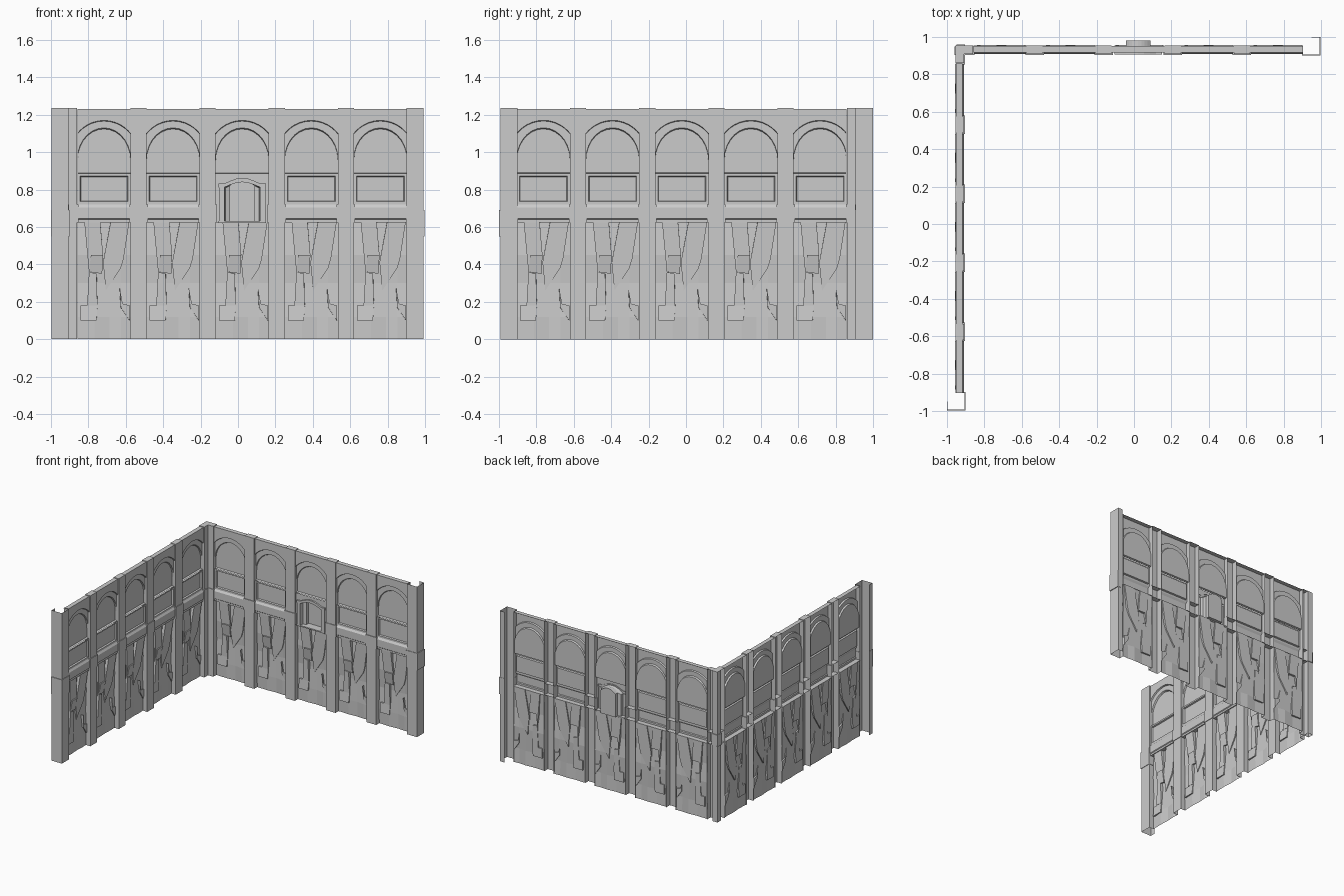
import bpy, bmesh, math
from mathutils import Matrix

if "Cube" in bpy.data.objects:
    bpy.data.objects.remove(bpy.data.objects["Cube"])

stone = bpy.data.materials.new("grey_stone")
stone.diffuse_color = (0.6, 0.6, 0.6, 1)
stone.use_nodes = True
stone.node_tree.nodes["Principled BSDF"].inputs["Base Color"].default_value = stone.diffuse_color

BAY = 0.3695          # bay spacing
MID = 0.0225          # centre of middle bay
HW = 0.1415           # half width of a bay
BACK = Matrix.Identity(4)
LEFT = Matrix.Translation((0, -0.045, 0)) @ Matrix.Rotation(math.pi / 2, 4, 'Z')
SWAP = Matrix(((0, -1, 0, 0), (-1, 0, 0, 0), (0, 0, 1, 0), (0, 0, 0, 1)))


def loft(name, loops, mat, closed=True, caps=()):
    """Skin successive point rows; caps lists the rows to fill."""
    bm = bmesh.new()
    rows = [[bm.verts.new(mat @ Matrix.Translation(p).translation) for p in lp] for lp in loops]
    n = len(loops[0])
    for a, b in zip(rows, rows[1:]):
        for i in range(n if closed else n - 1):
            j = (i + 1) % n
            bm.faces.new((a[i], a[j], b[j], b[i]))
    for c in caps:
        bm.faces.new(rows[c])
    bmesh.ops.remove_doubles(bm, verts=bm.verts, dist=1e-5)
    bmesh.ops.recalc_face_normals(bm, faces=bm.faces)
    me = bpy.data.meshes.new(name)
    bm.to_mesh(me)
    bm.free()
    me.materials.append(stone)
    ob = bpy.data.objects.new(name, me)
    bpy.context.collection.objects.link(ob)
    return ob


def rect(x0, x1, z0, z1, y):
    return [(x0, y, z0), (x1, y, z0), (x1, y, z1), (x0, y, z1)]


def channel(name, path, z0, z1, mat, cap=False):
    """Upright folded sheet following a plan path."""
    loft(name, [[(x, y, z) for x, y in path] for z in (z0, z1)], mat, False, (1,) if cap else ())


def pilaster(x0, x1, mat):
    def u(a, b, y):
        return [(a, 0.955), (a, y), (b, y), (b, 0.955)]
    channel("pilaster", u(x0, x1, 0.908), 0, 1.235, mat, True)
    e = 0.006
    loft("pilaster_block", [rect(x0 - e, x1 + e, 0.625, 0.72, 0.903),
                            rect(x0 - e, x1 + e, 0.625, 0.72, 0.95)], mat, caps=(0,))


def arch_wall(cx, mat):
    """Upper wall with a stepped arch recess and a folded top."""
    n = 14
    cols = []
    for i in range(n + 1):
        t = math.pi * i / n
        u = -HW * math.cos(t)
        zi = 0.965 + 0.165 * math.sin(t)
        zo = 0.99 + math.sqrt(0.18 ** 2 - u * u)
        x = cx + u
        cols.append([(x, 0.925, 0.885), (x, 0.94, 0.89), (x, 0.94, zi - 0.006), (x, 0.928, zi),
                     (x, 0.928, zo - 0.004), (x, 0.916, zo), (x, 0.916, 1.23), (x, 0.952, 1.23)])
    loft("arched_wall", cols, mat, False)


def panel_wall(cx, mat):
    """Framed panel and the moulding beneath it."""
    a, b, w = cx - HW, cx + HW, 0.128
    loft("framed_panel", [rect(a, b, 0.72, 0.885, 0.92), rect(cx - w, cx + w, 0.735, 0.872, 0.92),
                          rect(cx - w + .004, cx + w - .004, 0.739, 0.868, 0.932)], mat, caps=(2,))
    prof = [(0.955, 0.625), (0.916, 0.625), (0.916, 0.64), (0.91, 0.645), (0.91, 0.705), (0.92, 0.72)]
    loft("dado_moulding", [[(x, y, z) for y, z in prof] for x in (a, b)], mat, False)


def niche(cx, mat):
    """Arched niche, pushed out through the back, with its trim."""
    def outline(w, spring, top, y):
        pts = [(cx - w, y, 0.63)]
        for i in range(9):
            s = -1 + i / 4
            pts.append((cx + w * s, y, spring + (top - spring) * (1 - s * s)))
        return pts + [(cx + w, y, 0.63)]
    outer = [(cx - HW, 0.92, 0.625)]
    outer += [(cx + HW * (-1 + i / 4), 0.92, 0.885) for i in range(9)] + [(cx + HW, 0.92, 0.625)]
    loft("niche", [outer, outline(0.095, 0.81, 0.85, 0.92), outline(0.09, 0.808, 0.846, 0.94),
                   outline(0.066, 0.82, 0.85, 0.95), outline(0.066, 0.82, 0.85, 0.98)], mat, caps=(4,))
    for s in (-1, 1):
        x0, x1 = sorted((cx + s * 0.095, cx + s * 0.125))
        loft("niche_jamb", [rect(x0, x1, 0.63, 0.812, 0.91), rect(x0, x1, 0.63, 0.812, 0.925)], mat, caps=(0,))
    low, high = [], []
    for i in range(9):
        s = -1 + i / 4
        k = max(0, 1 - (s / 0.7) ** 2)
        low.append((cx + 0.128 * s, 0.907, 0.812 + 0.028 * k))
        high.append((cx + 0.128 * s, 0.907, 0.832 + 0.03 * k))
    front = low + high[::-1]
    loft("niche_hood", [front, [(x, 0.925, z) for x, y, z in front]], mat, caps=(0,))
    loft("niche_sill", [rect(cx - .128, cx + .128, 0.622, 0.632, 0.91),
                        rect(cx - .128, cx + .128, 0.622, 0.632, 0.955)], mat, caps=(0, 1))


# Torn lower cladding: outlines as (offset, height), front depth at top and bottom
SHARDS = [
    ([(-.105, .625), (-.02, .625), (-.005, .45), (-.07, .45), (-.08, .36)], .922, .936),
    ([(.035, .625), (.135, .625), (.105, .43), (.09, .38), (.01, .26), (-.005, .41)], .924, .942),
    ([(-.08, .36), (-.04, .35), (-.035, .18), (-.09, .18)], .932, .936),
    ([(-.125, .18), (-.035, .18), (-.04, .10), (-.125, .10)], .938, .932),
    ([(.085, .27), (.10, .19), (.138, .18), (.138, .10), (.09, .17)], .932, .938),
]


def lower_wall(cx, mat):
    # base sheet bulging gently between top and floor
    cols = []
    for u, d in ((-HW, 0), (-.05, -.006), (.03, .004), (.09, -.005), (HW, 0)):
        cols.append([(cx + u, y + d * k, z) for y, z, k in
                     ((.948, 0, .5), (.946, .12, 1), (.95, .3, -1), (.944, .45, 1), (.95, .625, 0))])
    loft("lower_wall", cols, mat, False)
    for pts, yt, yb in SHARDS:
        z0, z1 = min(p[1] for p in pts), max(p[1] for p in pts)
        front = [(cx + u, yb + (yt - yb) * (z - z0) / (z1 - z0), z) for u, z in pts]
        back = [(cx + u * 0.98, .956, z) for u, z in pts]
        loft("torn_cladding", [front, back], mat, caps=(0, 1))
    # sloped torn lip
    lip = [(cx - .08, .936, .36), (cx - .07, .922, .45), (cx - .005, .922, .45), (cx - .01, .94, .35)]
    loft("torn_lip", [lip, [(x, .952, z) for x, y, z in lip]], mat, caps=(0,))


def end_post(mat):
    # folded corner post, open towards the wall
    path = [(0.90, 0.95), (0.90, 0.906), (0.992, 0.906), (0.992, 0.998), (0.95, 0.998)]
    channel("end_post", path, 0, 1.235, mat)
    band = [(0.897, 0.94), (0.897, 0.902), (0.998, 0.902), (0.998, 1.0), (0.95, 1.0)]
    channel("end_post_band", band, 0.55, 0.69, mat)
    for z in (0.55, 0.69):
        loft("band_edge", [[(x, y, z) for x, y in path], [(x, y, z) for x, y in band]], mat, False)


# Two matching walls of five bays
for mat in (BACK, LEFT):
    for i in range(5):
        cx = MID + BAY * (i - 2)
        arch_wall(cx, mat)
        lower_wall(cx, mat)
        if i == 2 and mat is BACK:
            niche(cx, mat)
        else:
            panel_wall(cx, mat)
        if i < 4:
            pilaster(cx + HW, cx + BAY - HW, mat)

# Half pilasters meeting in the corner, and the free ends
for mat in (BACK, SWAP):
    pilaster(-0.955, -0.86, mat)
    end_post(mat)
